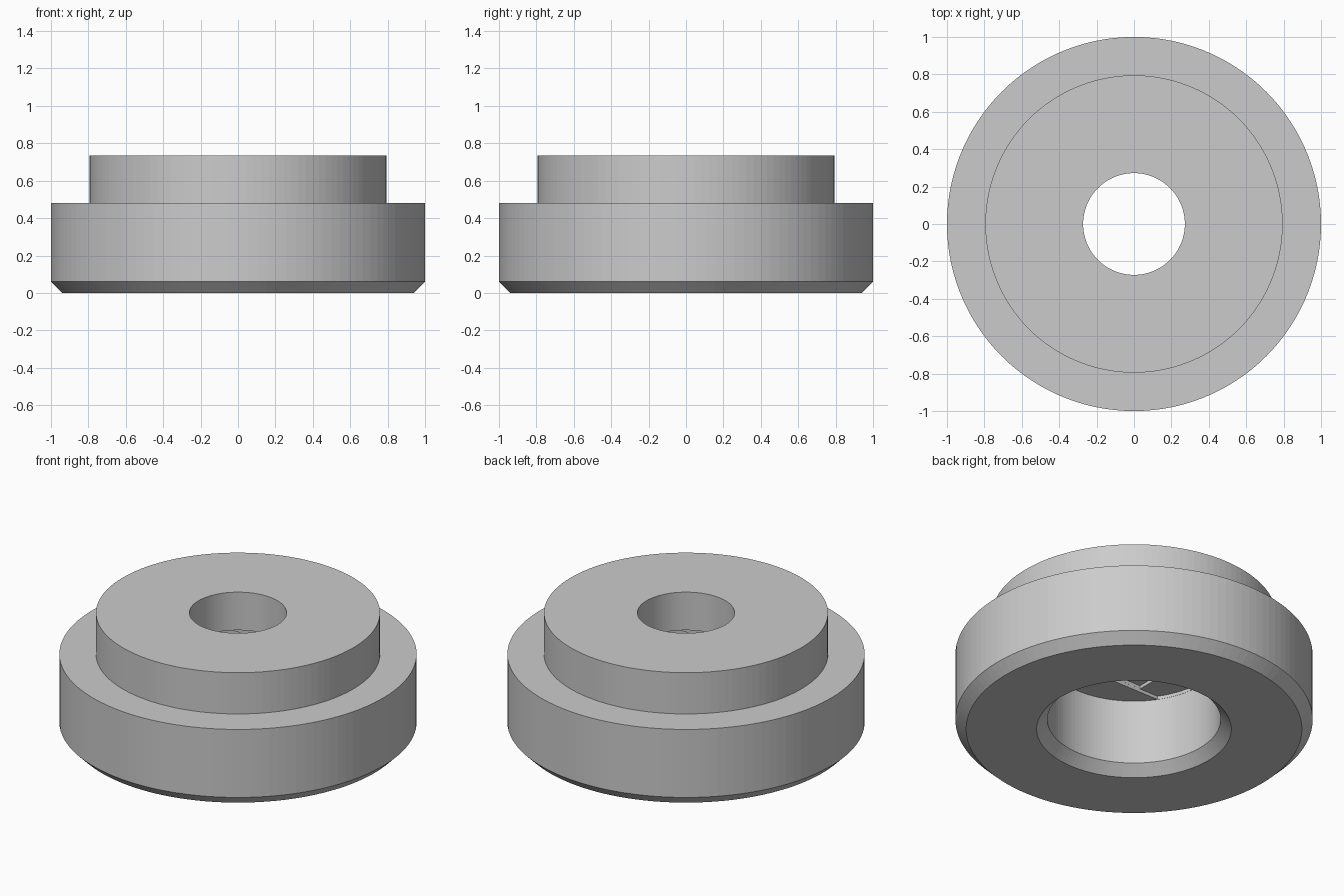
import bpy, bmesh
from math import asin, cos, sin, pi

cube = bpy.data.objects.get("Cube")
if cube:
    bpy.data.objects.remove(cube, do_unlink=True)

SEGMENTS = 120
BORE = 0.272                      # half width of the bridging steps
SLOT_Z, SQUARE_Z, HOLE_Z = 0.46, 0.48, 0.50

grey = bpy.data.materials.new("plain grey")
grey.use_nodes = True
grey.diffuse_color = (0.6, 0.6, 0.6, 1)
grey.node_tree.nodes["Principled BSDF"].inputs["Base Color"].default_value = (0.6, 0.6, 0.6, 1)


def make_object(name, bm):
    bmesh.ops.recalc_face_normals(bm, faces=bm.faces)
    mesh = bpy.data.meshes.new(name)
    bm.to_mesh(mesh)
    bm.free()
    mesh.materials.append(grey)
    obj = bpy.data.objects.new(name, mesh)
    bpy.context.collection.objects.link(obj)
    return obj


def lathe(name, profile):
    """Closed (radius, height) profile turned around z."""
    bm = bmesh.new()
    rings = []
    for r, z in profile:
        rings.append([bm.verts.new((r * cos(2 * pi * i / SEGMENTS),
                                    r * sin(2 * pi * i / SEGMENTS), z))
                      for i in range(SEGMENTS)])
    for a, b in zip(rings, rings[1:] + rings[:1]):
        for i in range(SEGMENTS):
            j = (i + 1) % SEGMENTS
            bm.faces.new((a[i], a[j], b[j], b[i]))
    return make_object(name, bm)


def prism(name, outline, z0, z1):
    bm = bmesh.new()
    face = bm.faces.new([bm.verts.new((x, y, z0)) for x, y in outline])
    top = bmesh.ops.extrude_face_region(bm, geom=[face])["geom"]
    bmesh.ops.translate(bm, vec=(0, 0, z1 - z0),
                        verts=[v for v in top if isinstance(v, bmesh.types.BMVert)])
    obj = make_object(name, bm)
    obj.hide_render = True
    return obj


# Stepped body with chamfered foot, through hole and chamfered counterbore
body = lathe("stepped_bushing", [
    (0.94, 0), (1, 0.06), (1, 0.48), (0.795, 0.48), (0.795, 0.735),
    (0.272, 0.735), (0.272, SLOT_Z), (0.485, SLOT_Z), (0.485, 0.06), (0.545, 0)])

# Slot across the counterbore ceiling, then a square step under the round hole
R = 0.484
half = asin(BORE / R)
arc = [(R * cos(a), R * sin(a)) for a in (half * (i / 8 - 1) for i in range(17))]
slot = prism("slot_cutter", arc + [(-x, -y) for x, y in arc], SLOT_Z - 0.03, SQUARE_Z)
S = BORE - 0.0005
square = prism("square_cutter", [(-S, -S), (S, -S), (S, S), (-S, S)],
               SLOT_Z - 0.02, HOLE_Z)

bpy.context.view_layer.objects.active = body
body.select_set(True)
for cutter in (slot, square):
    mod = body.modifiers.new(cutter.name, 'BOOLEAN')
    mod.operation = 'DIFFERENCE'
    mod.solver = 'EXACT'
    mod.object = cutter
    bpy.ops.object.modifier_apply(modifier=mod.name)
    bpy.data.objects.remove(cutter, do_unlink=True)
